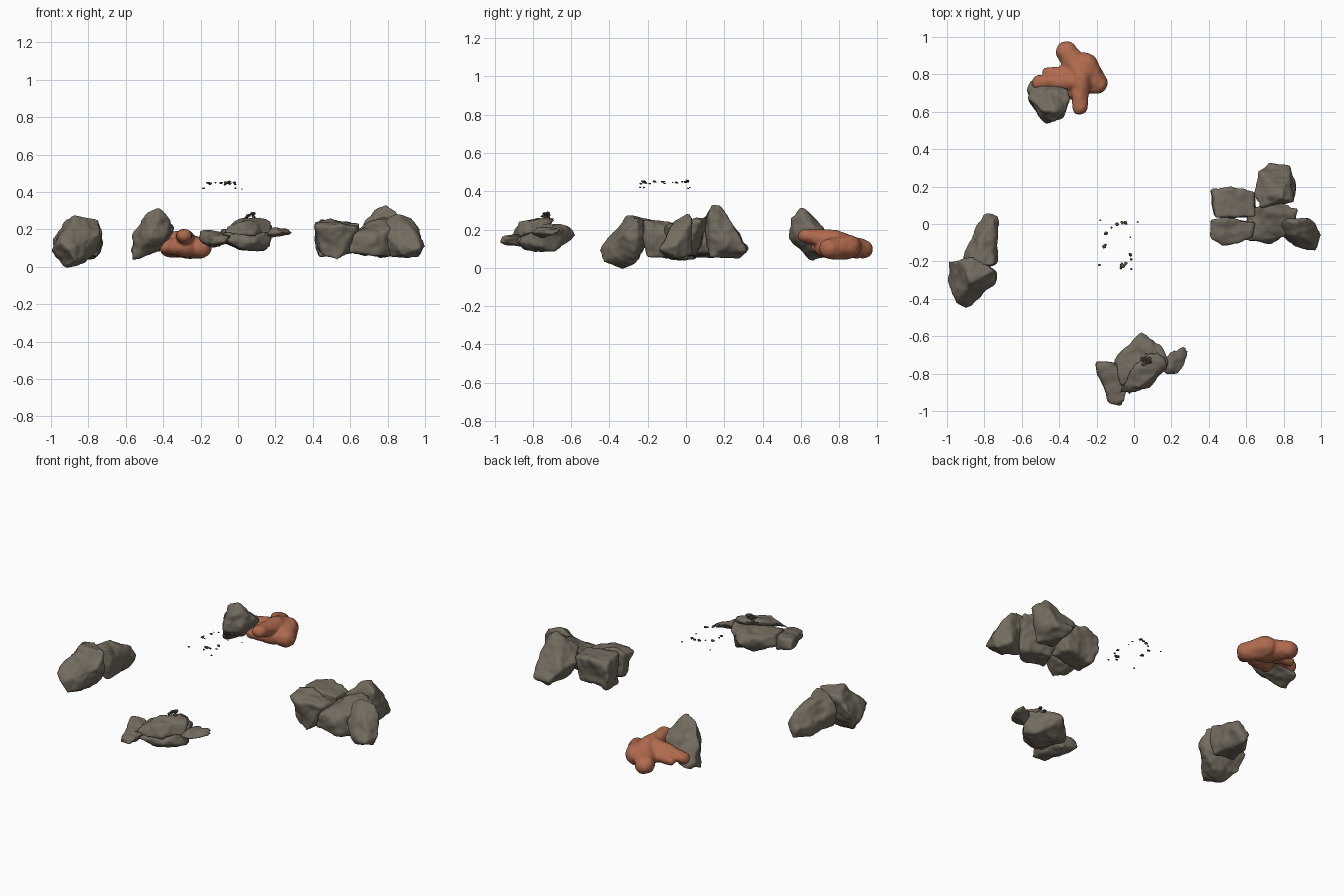
import bpy, bmesh, random
from mathutils import Vector, noise, Matrix

random.seed(4)


def material(name, rgb):
    m = bpy.data.materials.new(name)
    m.diffuse_color = (*rgb, 1)
    return m


STONE = material("grey_brown_stone", (0.175, 0.150, 0.115))
CORAL = material("rust_orange", (0.43, 0.145, 0.075))
DEBRIS = material("dark_brown", (0.10, 0.075, 0.055))


def finish(name, bm, mat, voxel, smooth, rough):
    """Fuse, soften and roughen a blocky mesh into one weathered lump."""
    me = bpy.data.meshes.new(name)
    bm.to_mesh(me)
    bm.free()
    ob = bpy.data.objects.new(name, me)
    bpy.context.collection.objects.link(ob)
    r = ob.modifiers.new("fuse", 'REMESH')
    r.mode = 'VOXEL'
    r.voxel_size = voxel
    s = ob.modifiers.new("soften", 'SMOOTH')
    s.iterations = smooth
    s.factor = 0.5
    dg = bpy.context.evaluated_depsgraph_get()
    out = bpy.data.meshes.new_from_object(ob.evaluated_get(dg))
    ob.modifiers.clear()
    ob.data = out
    normals = [v.normal.copy() for v in out.vertices]
    for v, n in zip(out.vertices, normals):
        d = noise.noise(v.co * 11) * 0.012 + noise.noise(v.co * 28) * 0.006
        v.co += n * d * rough
    out.materials.clear()
    out.materials.append(mat)
    for p in out.polygons:
        p.use_smooth = True
        p.material_index = 0
    return ob


def rock(name, pts, voxel=0.01, smooth=5, rough=1.0, mat=STONE, pad=1.04):
    """Boulder from the convex hull of a few corner points."""
    pts = [Vector(p) for p in pts]
    c = sum(pts, Vector()) / len(pts)
    bm = bmesh.new()
    for p in pts:
        bm.verts.new(c + (p - c) * pad)
    res = bmesh.ops.convex_hull(bm, input=bm.verts[:])
    junk = [g for g in res["geom_interior"] if isinstance(g, bmesh.types.BMVert)]
    bmesh.ops.delete(bm, geom=junk, context='VERTS')
    bmesh.ops.recalc_face_normals(bm, faces=bm.faces[:])
    return finish(name, bm, mat, voxel, smooth, rough)


# left group: tall boulder and a long one sloping down to the back
rock("left_boulder", [
    (-.99, -.20, .15), (-.93, -.21, .24), (-.86, -.18, .25), (-.74, -.25, .25),
    (-.74, -.32, .18), (-.87, -.31, .27), (-.90, -.45, .09), (-.95, -.42, .13),
    (-.99, -.30, .09), (-.92, -.33, .00), (-.97, -.24, .04), (-.82, -.28, .03),
    (-.75, -.26, .09), (-.87, -.43, .03)])
rock("left_long_boulder", [
    (-.81, .05, .10), (-.73, .04, .12), (-.77, .05, .05), (-.75, .02, .18),
    (-.73, -.20, .20), (-.75, -.22, .25), (-.86, -.22, .25), (-.91, -.18, .16),
    (-.85, -.03, .12), (-.84, -.05, .05), (-.75, -.20, .06), (-.89, -.18, .06),
    (-.82, -.08, .23)])

# front group: flat stacked stones
rock("front_left_stone", [
    (-.20, -.74, .14), (-.20, -.76, .19), (-.18, -.84, .13), (-.14, -.95, .12),
    (-.13, -.96, .16), (-.06, -.97, .13), (-.05, -.94, .17), (-.02, -.83, .18),
    (-.12, -.74, .19), (-.10, -.75, .11), (-.15, -.83, .11)])
rock("front_core_stone", [
    (-.10, -.73, .14), (-.09, -.74, .20), (-.02, -.64, .20), (.04, -.585, .17),
    (.04, -.62, .22), (.14, -.65, .20), (.18, -.74, .22), (.17, -.76, .11),
    (.09, -.86, .13), (-.07, -.89, .14), (-.07, -.86, .20), (.00, -.68, .10),
    (.13, -.69, .09), (.03, -.84, .09)])
rock("front_top_stone", [
    (-.08, -.90, .18), (-.06, -.86, .22), (.00, -.76, .25), (.06, -.69, .26),
    (.13, -.69, .25), (.17, -.75, .24), (.17, -.78, .18), (.08, -.87, .17),
    (.02, -.87, .24), (.10, -.82, .25), (-.02, -.91, .17)], smooth=4)
rock("front_right_slab", [
    (.15, -.76, .16), (.16, -.72, .20), (.20, -.68, .21), (.27, -.65, .20),
    (.29, -.69, .18), (.27, -.77, .18), (.23, -.81, .18), (.16, -.80, .18),
    (.20, -.77, .21), (.23, -.72, .155)], voxel=0.008, smooth=4, rough=.7)

# right group: five boulders leaning together
rock("right_peak_boulder", [
    (.67, .28, .16), (.72, .32, .10), (.83, .31, .09), (.86, .22, .12),
    (.85, .12, .28), (.80, .18, .33), (.79, .13, .33), (.72, .15, .29),
    (.68, .09, .24), (.64, .16, .18), (.72, .25, .22), (.83, .25, .21),
    (.70, .12, .08), (.76, .27, .05), (.83, .13, .06)])
rock("right_inner_back_boulder", [
    (.41, .18, .12), (.42, .18, .23), (.44, .04, .25), (.52, .19, .24),
    (.64, .17, .22), (.65, .04, .23), (.64, .04, .08), (.62, .16, .08),
    (.44, .15, .06), (.44, .04, .06)])
rock("right_inner_front_boulder", [
    (.41, .02, .24), (.41, -.07, .22), (.47, -.11, .21), (.56, -.10, .22),
    (.63, -.07, .20), (.65, .01, .22), (.62, .01, .09), (.53, -.08, .04),
    (.45, -.05, .07), (.43, .02, .09), (.50, .03, .25)])
rock("right_middle_boulder", [
    (.61, .08, .19), (.67, .10, .22), (.77, .12, .27), (.87, .08, .25),
    (.86, .01, .24), (.80, -.07, .20), (.73, -.10, .15), (.62, -.09, .17),
    (.60, -.08, .08), (.75, -.09, .06), (.84, .00, .07), (.66, .06, .06)])
rock("right_outer_boulder", [
    (.80, .02, .26), (.85, .01, .285), (.93, .03, .26), (.97, .00, .20),
    (1.0, -.06, .11), (.97, -.14, .10), (.86, -.12, .11), (.79, -.07, .16),
    (.82, -.04, .06), (.97, -.05, .05), (.92, .03, .07), (.93, -.08, .21),
    (.86, -.06, .24), (.88, -.11, .06)])

# back group: leaning boulder
rock("back_boulder", [
    (-.57, .72, .10), (-.56, .67, .19), (-.50, .61, .28), (-.43, .60, .315),
    (-.36, .61, .25), (-.35, .66, .22), (-.36, .72, .18), (-.42, .55, .26),
    (-.47, .54, .16), (-.38, .57, .16), (-.56, .66, .04), (-.46, .62, .08),
    (-.54, .77, .07), (-.41, .76, .10), (-.45, .70, .24)])

# back group: soft lobed growth, each lobe a capsule-like chain of balls
LOBES = [  # start, end, start radius, end radius
    ((-.36, .92, .10), (-.28, .80, .12), .058, .075),
    ((-.20, .75, .10), (-.26, .84, .11), .058, .075),
    ((-.29, .625, .165), (-.28, .78, .15), .042, .052),
    ((-.51, .755, .12), (-.34, .76, .15), .038, .046),
    ((-.46, .81, .11), (-.34, .80, .12), .030, .05),
    ((-.38, .70, .11), (-.28, .74, .10), .045, .06)]
bm = bmesh.new()
for a, b, ra, rb in LOBES:
    a, b = Vector(a), Vector(b)
    for i in range(7):
        t = i / 6
        r = ra + (rb - ra) * t
        mtx = Matrix.Translation(a.lerp(b, t)) @ Matrix.Diagonal((r, r, r * .9, 1))
        bmesh.ops.create_icosphere(bm, subdivisions=3, radius=1, matrix=mtx)
finish("back_lobed_growth", bm, CORAL, 0.008, 5, 0.6)


def chip(name, centre, size):
    """Tiny jagged flake."""
    bm = bmesh.new()
    bmesh.ops.create_icosphere(bm, subdivisions=1, radius=1)
    for v in bm.verts:
        v.co *= random.uniform(.6, 1.2)
        v.co = Vector(centre) + Vector((v.co.x * size, v.co.y * size, v.co.z * size * .6))
    me = bpy.data.meshes.new(name)
    bm.to_mesh(me)
    bm.free()
    me.materials.append(DEBRIS)
    bpy.context.collection.objects.link(bpy.data.objects.new(name, me))


# floating ring of fragments above the centre
RING = [(-.18, .02, .42, .006), (.02, .01, .415, .006), (-.12, -.02, .45, .007),
        (-.09, 0, .45, .012), (-.065, .008, .45, .011), (-.045, .005, .455, .013),
        (-.15, -.05, .445, .011), (-.16, -.12, .45, .013), (-.15, -.11, .44, .008),
        (-.185, -.22, .42, .008), (-.02, -.07, .445, .006), (-.02, -.165, .45, .011),
        (-.015, -.19, .44, .008), (-.06, -.22, .45, .016), (-.045, -.21, .445, .011),
        (-.07, -.235, .44, .008), (-.015, -.24, .42, .008)]
for i, (x, y, z, s) in enumerate(RING):
    chip(f"floating_fragment_{i + 1}", (x, y, z), s)

# little cluster on top of the front stones
for i in range(7):
    chip(f"front_top_fragment_{i + 1}",
         (.067 + random.uniform(-.022, .022), -.735 + random.uniform(-.02, .02),
          .262 + i * .004), .014)
